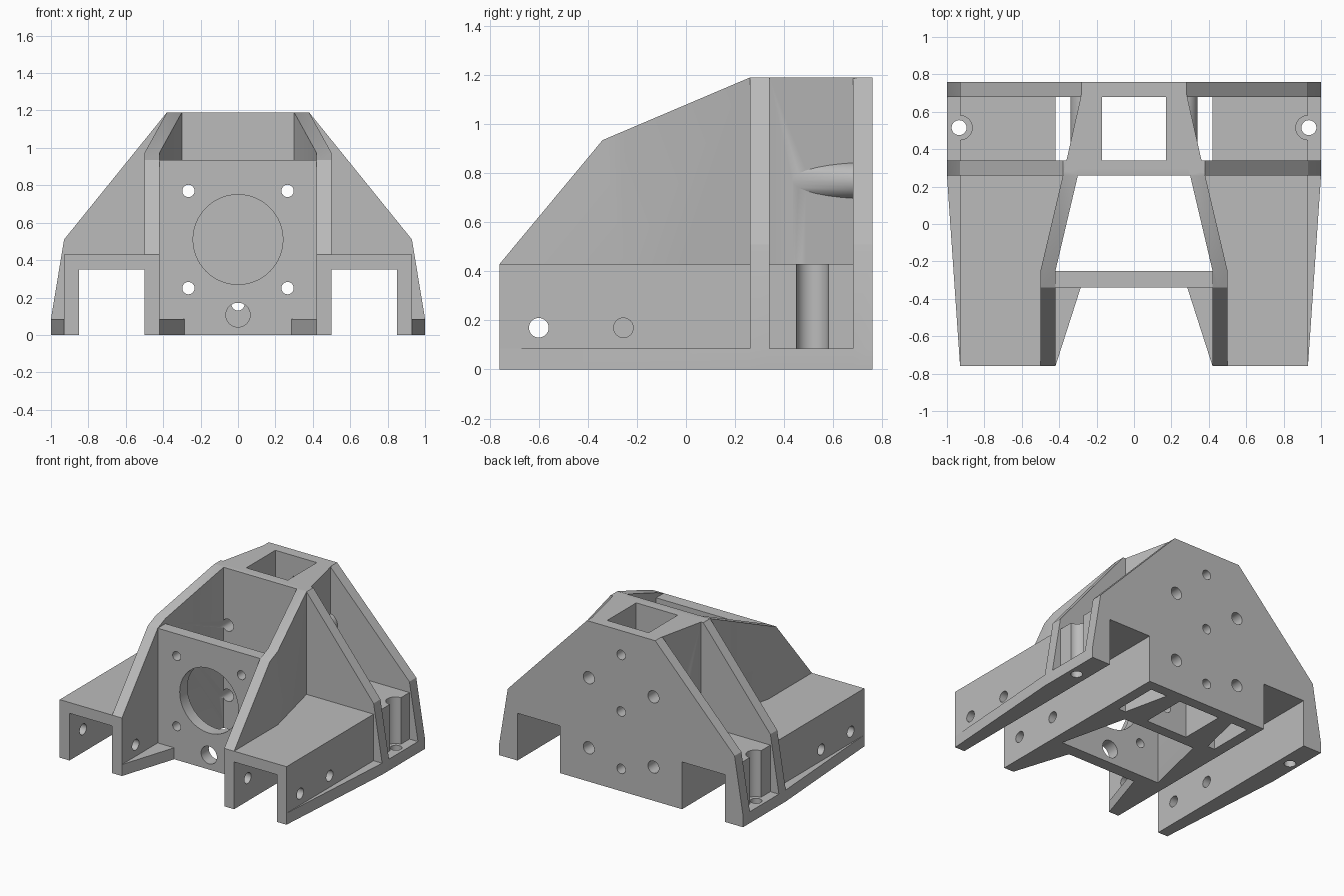
import bpy, bmesh, math

if "Cube" in bpy.data.objects:
    bpy.data.objects.remove(bpy.data.objects["Cube"])

grey = bpy.data.materials.new("light_grey")
grey.diffuse_color = (0.5, 0.5, 0.5, 1)
grey.use_nodes = True
grey.node_tree.nodes["Principled BSDF"].inputs["Base Color"].default_value = grey.diffuse_color


def prism(name, pts, axis, a, b):
    """Extrude a 2D outline along an axis: x -> (y,z), y -> (x,z), z -> (x,y)."""
    def place(p, h):
        return {'x': (h, p[0], p[1]), 'y': (p[0], h, p[1]), 'z': (p[0], p[1], h)}[axis]
    bm = bmesh.new()
    lo = [bm.verts.new(place(p, a)) for p in pts]
    hi = [bm.verts.new(place(p, b)) for p in pts]
    bm.faces.new(lo)
    bm.faces.new(hi)
    n = len(pts)
    for i in range(n):
        j = (i + 1) % n
        bm.faces.new((lo[i], lo[j], hi[j], hi[i]))
    bmesh.ops.recalc_face_normals(bm, faces=bm.faces)
    me = bpy.data.meshes.new(name)
    bm.to_mesh(me)
    bm.free()
    me.materials.append(grey)
    ob = bpy.data.objects.new(name, me)
    bpy.context.collection.objects.link(ob)
    return ob


def rect(x0, x1, y0, y1):
    return [(x0, y0), (x1, y0), (x1, y1), (x0, y1)]


def disc(cx, cy, r, n=32):
    return [(cx + r * math.cos(2 * math.pi * i / n), cy + r * math.sin(2 * math.pi * i / n))
            for i in range(n)]


def combine(ob, other, op):
    """Apply one boolean and delete the helper."""
    m = ob.modifiers.new("bool", 'BOOLEAN')
    m.operation, m.solver, m.object = op, 'EXACT', other
    dg = bpy.context.evaluated_depsgraph_get()
    dg.update()
    me = bpy.data.meshes.new_from_object(ob.evaluated_get(dg))
    ob.modifiers.clear()
    ob.data = me
    bpy.data.objects.remove(other)


def sym(half):
    """Full outline from its right half, listed bottom to top."""
    return half + [(-x, y) for x, y in reversed(half)]


H = 1.19
# Cross plates: middle rib, back plate and motor plate
body = prism("mounting_bracket", sym([(1, 0), (1, .085), (.93, .51), (.38, H)]), 'y', .26, .34)
solids = [
    prism("back_plate", sym([(1, 0), (1, .085), (.93, .51), (.28, H)]), 'y', .68, .76),
    prism("motor_plate", rect(-.45, .45, 0, .935), 'y', -.34, -.25),
]
cuts = []
for s in (1, -1):
    def mir(pts):
        return [(s * x, y) for x, y in pts]
    # Sloping side wall, trimmed to its side profile
    wall = prism("side_wall", mir([(.42, -.76), (.5, -.76), (.5, -.25), (.38, .26), (.37, .30),
                                   (.29, .30), (.30, .26), (.42, -.25)]), 'z', 0, H)
    combine(wall, prism("wall_profile", [(-.76, 0), (.30, 0), (.30, H), (.26, H), (-.34, .935),
                                         (-.76, .43)], 'x', -2, 2), 'INTERSECT')
    solids += [
        wall,
        prism("channel", mir(rect(.42, .93, -.76, .76)), 'z', 0, .43),
        prism("channel_filler", mir([(.44, 0), (.38, .26), (.38, .30), (.44, .30)]), 'z', 0, .43),
        prism("base_flange", mir([(.6, -.76), (.93, -.76), (1, .26), (1, .76), (.6, .76)]), 'z', 0, .085),
        prism("floor_gusset", mir([(.45, -.76), (.42, -.76), (.285, -.34), (.285, -.30),
                                   (.45, -.30)]), 'z', 0, .085),
        prism("tower_side", mir([(.17, .30), (.37, .30), (.28, .70), (.17, .70)]), 'z', 0, H),
    ]
    # Channel slot, screw recess and vertical screw hole
    cuts += [
        prism("slot_cut", mir(rect(.5, .85, -.1, .35)), 'y', -1, 1),
        prism("recess_cut", disc(s * .93, .515, .065), 'z', .085, .6),
        prism("screw_cut", disc(s * .935, .515, .04), 'z', -.1, .2),
        prism("side_hole_cut", disc(-.255, .17, .04), 'x', s * .43, s * 1.2),
        prism("side_hole_cut", disc(-.6, .17, .04), 'x', s * .3, s * 1.2),
    ]
    # Bolt bosses and bolt holes
    for z in (.25, .77):
        solids.append(prism("bolt_boss", disc(s * .265, z, .075), 'y', .30, .70))
        cuts.append(prism("bolt_cut", disc(s * .265, z, .045), 'y', -.2, 1))
        cuts.append(prism("motor_screw_cut", disc(s * .265, z, .033), 'y', -.5, -.1))

# Centre holes
cuts += [
    prism("motor_cut", disc(0, .51, .24, 64), 'y', -.5, -.1),
    prism("shaft_cut", disc(0, .107, .065), 'y', -.5, -.1),
    prism("low_hole_cut", disc(0, .165, .035), 'y', .1, 1),
    prism("mid_hole_cut", disc(0, .59, .035), 'y', .5, 1),
    prism("top_hole_cut", disc(0, 1.01, .035), 'y', .5, 1),
]
for o in solids:
    combine(body, o, 'UNION')
for o in cuts:
    combine(body, o, 'DIFFERENCE')

bpy.ops.object.select_all(action='DESELECT')
body.select_set(True)
bpy.context.view_layer.objects.active = body
bpy.ops.object.shade_smooth_by_angle(angle=math.radians(25))
